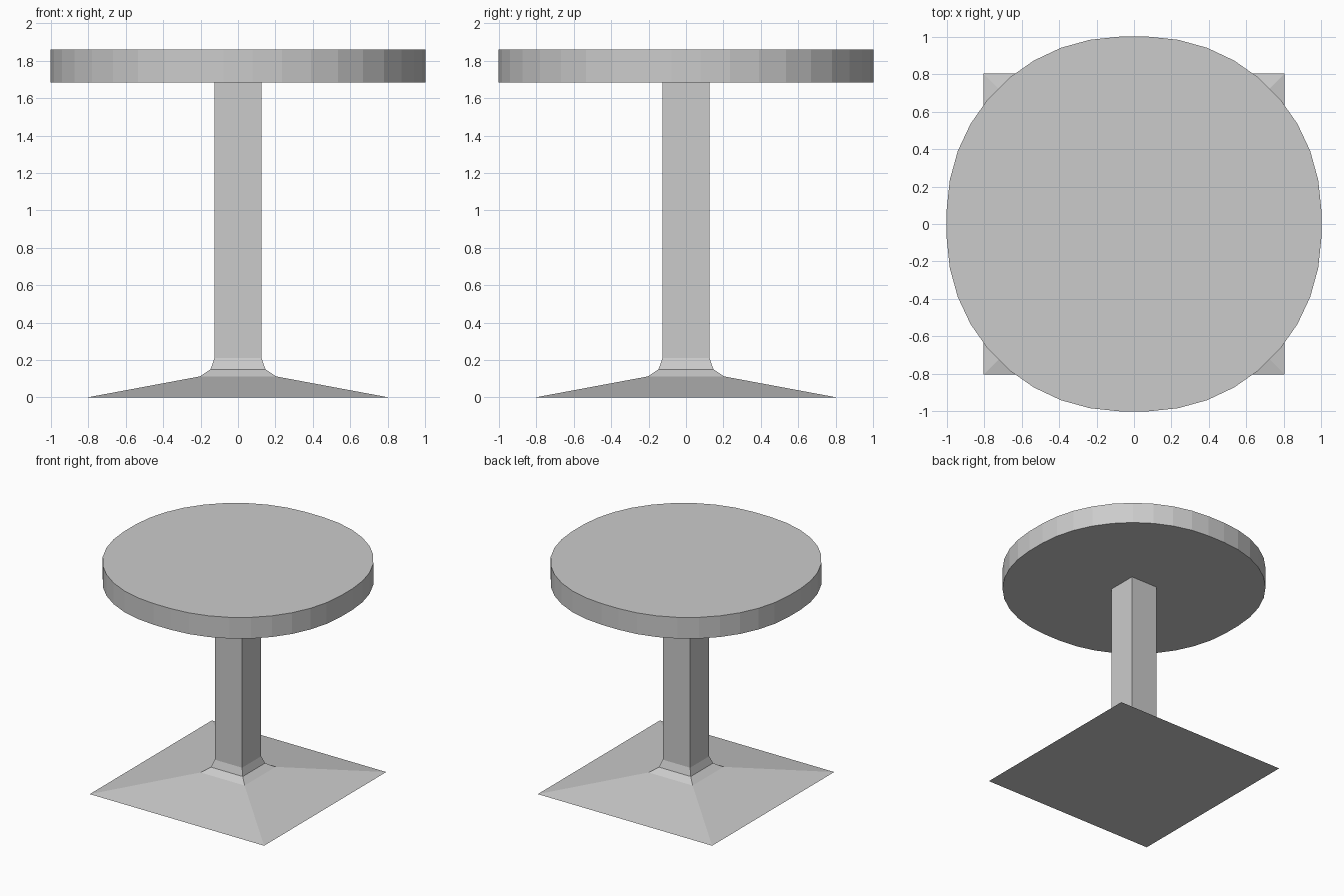
import bpy, bmesh, math

if "Cube" in bpy.data.objects:
    bpy.data.objects.remove(bpy.data.objects["Cube"])


def loft(name, rings):
    """Closed solid from a stack of matching point rings, bottom to top."""
    bm = bmesh.new()
    loops = [[bm.verts.new(p) for p in ring] for ring in rings]
    for low, high in zip(loops, loops[1:]):
        n = len(low)
        for i in range(n):
            j = (i + 1) % n
            bm.faces.new((low[i], low[j], high[j], high[i]))
    bm.faces.new(loops[0][::-1])
    bm.faces.new(loops[-1])
    bmesh.ops.recalc_face_normals(bm, faces=bm.faces)
    mesh = bpy.data.meshes.new(name)
    bm.to_mesh(mesh)
    bm.free()
    obj = bpy.data.objects.new(name, mesh)
    bpy.context.collection.objects.link(obj)
    return obj


def square(half, z):
    return [(-half, -half, z), (half, -half, z), (half, half, z), (-half, half, z)]


def rounded_disc(z, sides=40, bulge=0.028):
    """Circle that swells slightly toward the diagonals."""
    ring = []
    for i in range(sides):
        a = 2 * math.pi * (i + 0.5) / sides
        r = 1 + bulge * abs(math.sin(2 * a))
        ring.append((r * math.cos(a), r * math.sin(a), z))
    return ring


# Square flared foot running up into the column: (half width, height)
profile = [(0.805, 0), (0.204, 0.112), (0.147, 0.15), (0.126, 0.21), (0.126, 1.683)]
loft("pedestal", [square(h, z) for h, z in profile])

# Thick round top
loft("table_top", [rounded_disc(1.683), rounded_disc(1.86)])
